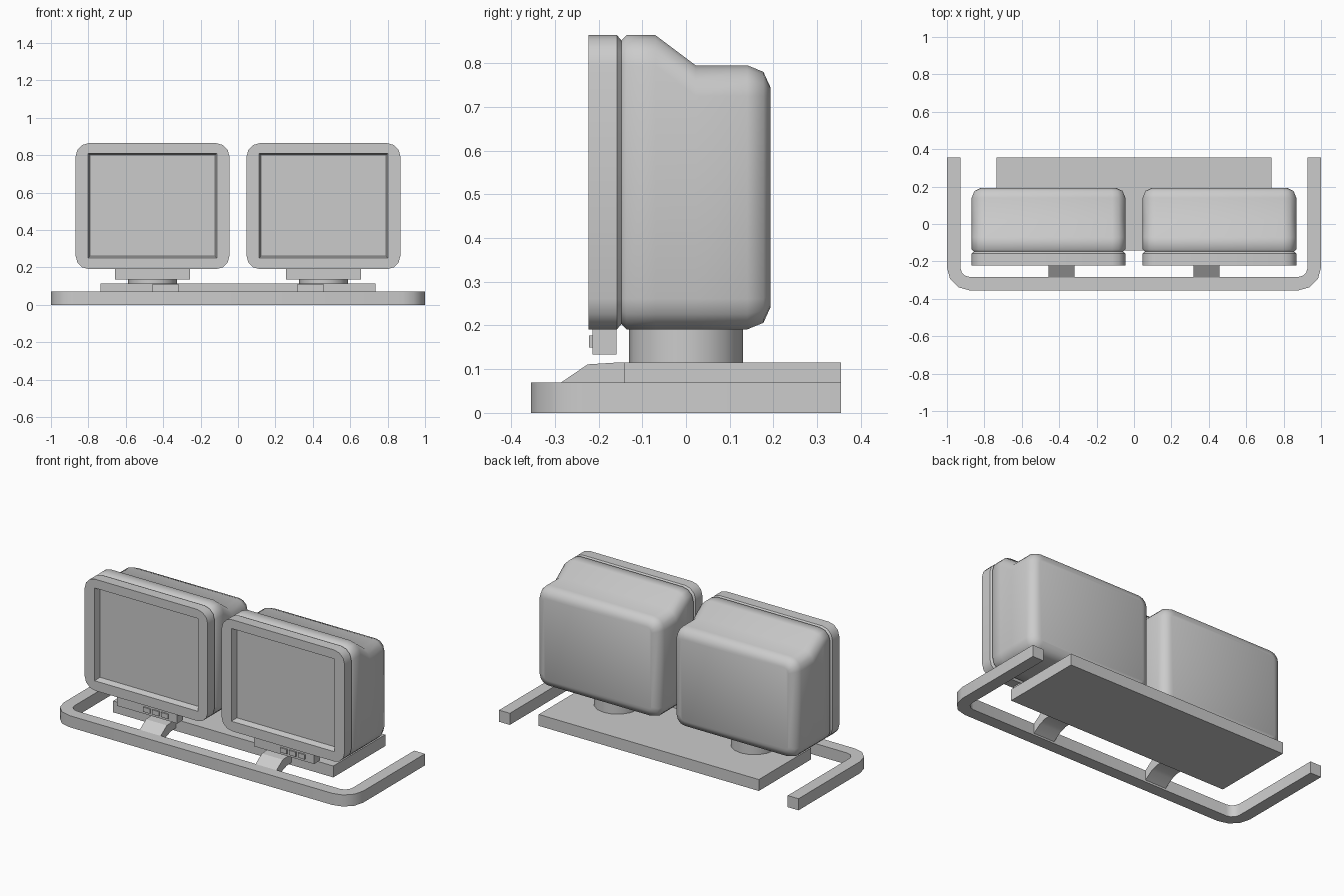
import bpy, bmesh, math

if "Cube" in bpy.data.objects:
    bpy.data.objects.remove(bpy.data.objects["Cube"], do_unlink=True)

grey = bpy.data.materials.new("mid_grey")
grey.use_nodes = True
grey.diffuse_color = (0.6, 0.6, 0.6, 1)
grey.node_tree.nodes["Principled BSDF"].inputs["Base Color"].default_value = (0.6, 0.6, 0.6, 1)


def finish(name, bm, smooth=None):
    """Clean the mesh, link it as an object and set its shading."""
    bmesh.ops.remove_doubles(bm, verts=bm.verts, dist=0.0001)
    bmesh.ops.recalc_face_normals(bm, faces=bm.faces)
    mesh = bpy.data.meshes.new(name)
    bm.to_mesh(mesh)
    bm.free()
    mesh.materials.append(grey)
    obj = bpy.data.objects.new(name, mesh)
    bpy.context.collection.objects.link(obj)
    if smooth:
        bpy.ops.object.select_all(action='DESELECT')
        obj.select_set(True)
        bpy.context.view_layer.objects.active = obj
        bpy.ops.object.shade_smooth_by_angle(angle=math.radians(smooth))


def loft(name, rings, smooth=None):
    """Skin a list of equal-length point rings and cap both ends."""
    bm = bmesh.new()
    rows = [[bm.verts.new(p) for p in ring] for ring in rings]
    for a, b in zip(rows, rows[1:]):
        for i in range(len(a)):
            j = (i + 1) % len(a)
            bm.faces.new((a[i], a[j], b[j], b[i]))
    bm.faces.new(rows[0])
    bm.faces.new(rows[-1])
    finish(name, bm, smooth)


def box(name, x0, x1, y0, y1, z0, z1):
    rect = [(x0, y0), (x1, y0), (x1, y1), (x0, y1)]
    loft(name, [[(x, y, z) for x, y in rect] for z in (z0, z1)])


def rounded_ring(cx, y, half, bottom, top, radius, steps=3):
    """Rounded rectangle facing the front, at depth y."""
    points = []
    for quarter, (sx, high) in enumerate([(1, 1), (-1, 1), (-1, 0), (1, 0)]):
        px = cx + sx * (half - radius)
        pz = top - radius if high else bottom + radius
        for k in range(steps + 1):
            a = math.pi / 2 * (quarter + k / steps)
            points.append((px + radius * math.cos(a), y, pz + radius * math.sin(a)))
    return points


# Depth, inset and top height of the casing from front to back
SHELL = [(-0.223, 0, 0.864), (-0.158, 0, 0.864), (-0.148, 0.012, 0.864),
         (-0.136, 0, 0.864), (-0.07, 0, 0.864), (0.022, 0, 0.795),
         (0.14, 0, 0.795), (0.177, 0.015, 0.795), (0.193, 0.05, 0.795)]


def monitor(side, cx):
    # Casing with recessed screen
    rings = [rounded_ring(cx, -0.187, 0.334, 0.26, 0.8, 0),
             rounded_ring(cx, -0.223, 0.345, 0.25, 0.81, 0)]
    for y, inset, top in SHELL:
        rings.append(rounded_ring(cx, y, 0.411 - inset, 0.191 + inset, top - inset,
                                  max(0.07 - inset, 0.03)))
    loft(side + "_monitor", rings, smooth=46)

    # Swivel pedestal
    circle = [(cx + 0.13 * math.cos(a), 0.13 * math.sin(a))
              for a in (math.tau * i / 16 for i in range(16))]
    loft(side + "_pedestal", [[(x, y, z) for x, y in circle] for z in (0.115, 0.191)], smooth=40)

    # Control tray and its buttons
    box(side + "_control_tray", cx - 0.201, cx + 0.201, -0.214, -0.159, 0.134, 0.191)
    for i in range(3):
        x = cx - 0.022 + i * 0.06
        box(f"{side}_button_{i + 1}", x, x + 0.046, -0.222, -0.214, 0.149, 0.177)


def strut(side, cx):
    # Bent bracket joining the rail to the shelf
    profile = [(-0.285, 0.07), (-0.225, 0.111), (-0.16, 0.115), (-0.14, 0.115),
               (-0.14, 0.062), (-0.19, 0.06), (-0.23, 0.046), (-0.285, 0.01)]
    loft(side + "_strut", [[(cx + dx, y, z) for y, z in profile] for dx in (-0.07, 0.07)],
         smooth=25)


for side, sign in (("left", 1), ("right", -1)):
    monitor(side, sign * 0.457)
    strut(side, sign * 0.387)

# Shelf under both monitors
box("shelf", -0.735, 0.735, -0.141, 0.355, 0.046, 0.115)

# U-shaped rail with rounded front corners
OUTER, INNER, STEPS = 0.122, 0.05, 3


def rail_section(cx, cy, angle):
    c, s = math.cos(angle), math.sin(angle)
    return [(cx + r * c, cy + r * s, z)
            for r, z in ((OUTER, 0), (OUTER, 0.07), (INNER, 0.07), (INNER, 0))]


corner_x, corner_y = 1 - OUTER, -0.355 + OUTER
sections = [rail_section(-corner_x, 0.355, math.pi)]
for cx, start in ((-corner_x, math.pi), (corner_x, math.pi * 1.5)):
    for k in range(STEPS + 1):
        sections.append(rail_section(cx, corner_y, start + math.pi / 2 * k / STEPS))
sections.append(rail_section(corner_x, 0.355, math.tau))
loft("front_rail", sections, smooth=35)
